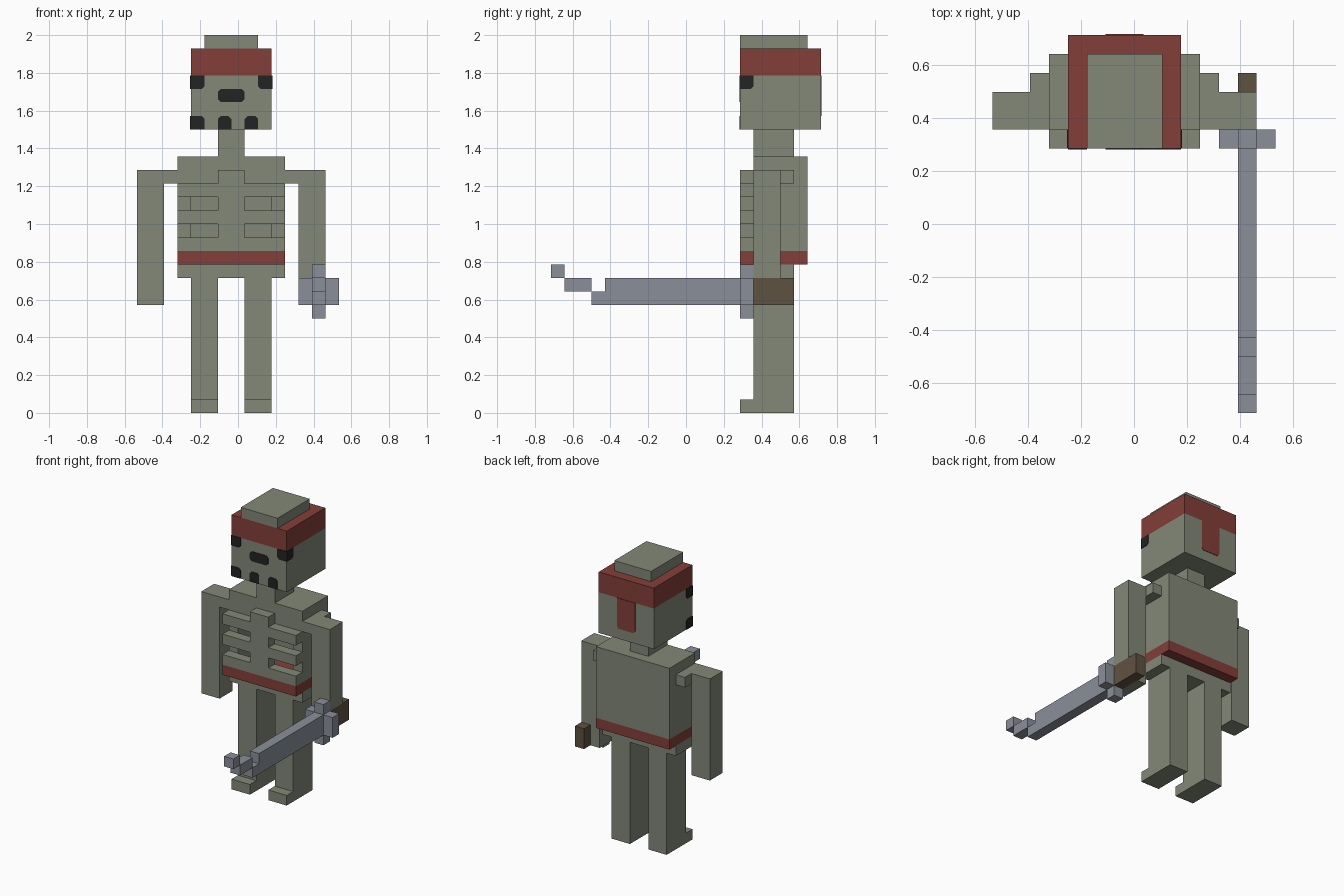
import bpy, bmesh

U = 1 / 14  # one block of the grid

if "Cube" in bpy.data.objects:
    bpy.data.objects.remove(bpy.data.objects["Cube"], do_unlink=True)


def material(name, rgb):
    lin = [((c / 255 + 0.055) / 1.055) ** 2.4 for c in rgb]
    m = bpy.data.materials.new(name)
    m.use_nodes = True
    m.diffuse_color = (*lin, 1)
    m.node_tree.nodes["Principled BSDF"].inputs["Base Color"].default_value = (*lin, 1)
    return m


GREEN = material("grey_green", (130, 136, 119))
RED = material("dark_red", (132, 62, 56))
BLACK = material("near_black", (34, 35, 35))
STEEL = material("steel_grey", (138, 143, 152))
BROWN = material("grip_brown", (95, 82, 65))


def grid(i, j, k):
    """Block coordinates to model space."""
    return ((i - 7.5) * U, (j - 10) * U, k * U)


def finish(name, bm, mat):
    bmesh.ops.recalc_face_normals(bm, faces=bm.faces)
    me = bpy.data.meshes.new(name)
    bm.to_mesh(me)
    bm.free()
    me.materials.append(mat)
    ob = bpy.data.objects.new(name, me)
    bpy.context.collection.objects.link(ob)
    return ob


def part(name, mat, *boxes):
    """One object made of boxes given as i0, i1, j0, j1, k0, k1."""
    bm = bmesh.new()
    for i0, i1, j0, j1, k0, k1 in boxes:
        verts = bmesh.ops.create_cube(bm, size=1)["verts"]
        for v in verts:
            x, y, z = v.co
            v.co = grid(i1 if x > 0 else i0, j1 if y > 0 else j0, k1 if z > 0 else k0)
    return finish(name, bm, mat)


def plate(name, mat, side, u0, u1, v0, v1, cut="", c=0.2):
    """Thin painted plate on a head side; cut lists the clipped corners (a b c d, from lower left)."""
    pts = []
    corners = (("a", u0, v0, 0, 1, 1, 0), ("b", u1, v0, -1, 0, 0, 1),
               ("c", u1, v1, 0, -1, -1, 0), ("d", u0, v1, 1, 0, 0, -1))
    for key, u, v, du0, dv0, du1, dv1 in corners:
        if key in cut:
            pts += [(u + du0 * c, v + dv0 * c), (u + du1 * c, v + dv1 * c)]
        else:
            pts.append((u, v))
    t = 0.05
    place = {"front": lambda u, v, d: grid(u, 14 - d, v),
             "back": lambda u, v, d: grid(u, 20 + d, v),
             "right": lambda u, v, d: grid(4 - d, u, v),
             "left": lambda u, v, d: grid(10 + d, u, v)}[side]
    bm = bmesh.new()
    low = [bm.verts.new(place(u, v, 0)) for u, v in pts]
    top = [bm.verts.new(place(u, v, t)) for u, v in pts]
    bm.faces.new(low)
    bm.faces.new(top)
    n = len(pts)
    for a in range(n):
        b = (a + 1) % n
        bm.faces.new((low[a], low[b], top[b], top[a]))
    return finish(name, bm, mat)


# Head, headband and neck
part("head", GREEN, (4, 10, 14, 20, 21, 25))
part("headband", RED, (4, 10, 14, 20, 25, 27))
part("head_top", GREEN, (5, 9, 14, 19, 27, 28))
part("neck", GREEN, (6, 8, 15, 18, 19, 21))
plate("headband_tail", RED, "back", 6, 8, 22, 25, "ab")

# Face
plate("right_eye", BLACK, "front", 4, 5, 24, 25, "b")
plate("left_eye", BLACK, "front", 9, 10, 24, 25, "a")
plate("right_eye_side", BLACK, "right", 14, 15, 24, 25, "b")
plate("left_eye_side", BLACK, "left", 14, 15, 24, 25, "b")
plate("nose", BLACK, "front", 6, 8, 23.05, 24, "abcd")
plate("right_tooth_gap", BLACK, "front", 4, 5, 21, 22, "c")
plate("right_tooth_gap_side", BLACK, "right", 14, 15, 21, 22, "c")
plate("middle_tooth_gap", BLACK, "front", 6, 7, 21, 22, "cd")
plate("left_tooth_gap", BLACK, "front", 8, 9, 21, 22, "cd")

# Hollow torso with open ribs
part("shoulders", GREEN, (3, 11, 15, 19, 17, 19))
part("torso_back", GREEN, (3, 11, 18, 19, 12, 17))
part("torso_sides", GREEN, (3, 4, 15, 18, 12, 17), (10, 11, 15, 18, 12, 17))
part("ribs", GREEN, *[(3, 11, 14, 15, k, k + 1) for k in (12, 14, 16)])
part("sternum", GREEN, (6, 8, 14, 15, 12, 18))
part("belt", RED, (3, 11, 14, 19, 11, 12))
part("hips", GREEN, (3, 11, 15, 18, 10, 11))

# Legs with feet
for name, i in (("right_leg", 4), ("left_leg", 8)):
    part(name, GREEN, (i, i + 2, 15, 18, 0, 10), (i, i + 2, 14, 15, 0, 1))

# Arms
part("right_arm", GREEN, (0, 2, 15, 17, 8, 18), (2, 3, 15, 18, 17, 18))
part("left_arm", GREEN, (12, 13, 15, 17, 8, 18), (13, 14, 15, 17, 10, 18),
     (11, 12, 15, 18, 17, 18))

# Sword
part("sword_grip", BROWN, (13, 14, 15, 18, 8, 10))
part("sword_guard", STEEL, (12, 15, 14, 15, 8, 10), (13, 14, 14, 15, 7, 8),
     (13, 14, 14, 15, 10, 11))
part("sword_blade", STEEL, (13, 14, 4, 14, 8, 10), (13, 14, 3, 4, 8, 9),
     (13, 14, 1, 3, 9, 10), (13, 14, 0, 1, 10, 11))
